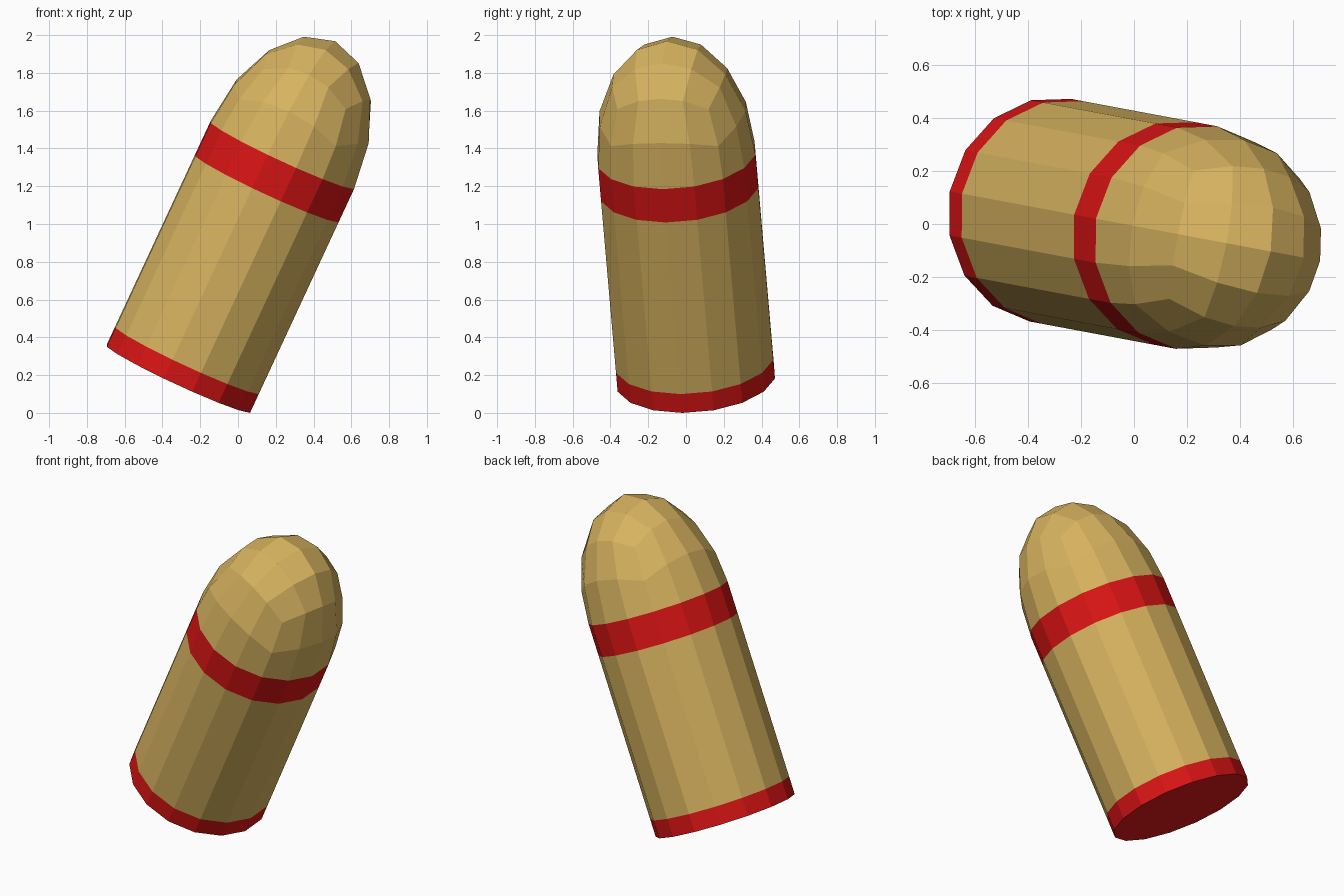
import bpy, bmesh
from math import tan, pi, radians
from mathutils import Matrix, Vector

if "Cube" in bpy.data.objects:
    bpy.data.objects.remove(bpy.data.objects["Cube"])

R = 0.426          # body radius
SIDES = 16
DOME_BASE, DOME_H = 1.31, 0.665

# Tilted pose: leans 25.3 degrees, turned about the upright axis
POSE = (Matrix.Translation((-0.315, 0.052, 0.182))
        @ Matrix.Rotation(radians(-10.6), 4, 'Z')
        @ Matrix.Rotation(radians(25.3), 4, 'Y'))


def material(name, rgb):
    m = bpy.data.materials.new(name)
    m.diffuse_color = (*rgb, 1)
    m.use_nodes = True
    m.node_tree.nodes["Principled BSDF"].inputs["Base Color"].default_value = m.diffuse_color
    return m


gold = material("gold", (0.68, 0.45, 0.115))
red = material("red", (0.70, 0.007, 0.007))


def finish(name, bm, mat):
    bmesh.ops.recalc_face_normals(bm, faces=bm.faces)
    mesh = bpy.data.meshes.new(name)
    bm.to_mesh(mesh)
    bm.free()
    mesh.materials.append(mat)
    obj = bpy.data.objects.new(name, mesh)
    obj.matrix_world = POSE
    bpy.context.collection.objects.link(obj)


def section(name, z0, z1, mat, closed_bottom=False):
    """One straight 16-sided length of the body."""
    bm = bmesh.new()
    bmesh.ops.create_circle(bm, segments=SIDES, radius=R, cap_ends=closed_bottom,
                            matrix=Matrix.Translation((0, 0, z0)))
    rim = bm.edges[:]
    new = bmesh.ops.extrude_edge_only(bm, edges=rim)["geom"]
    for v in new:
        if isinstance(v, bmesh.types.BMVert):
            v.co.z = z1
    finish(name, bm, mat)


# Straight body with flush bands
section("base_band", 0, 0.11, red, closed_bottom=True)
section("body", 0.11, 1.115, gold)
section("upper_band", 1.115, DOME_BASE, red)

# Dome: upper half of a quad sphere, stretched along the axis
bm = bmesh.new()
bmesh.ops.create_cube(bm, size=2)
bmesh.ops.subdivide_edges(bm, edges=bm.edges[:], cuts=3, use_grid_fill=True)
low = [v for v in bm.verts if v.co.z < -0.01]
bmesh.ops.delete(bm, geom=low, context='VERTS')
for v in bm.verts:
    p = Vector([tan(c * pi / 4) for c in v.co]).normalized()
    v.co = (p.x * R, p.y * R, DOME_BASE + p.z * DOME_H)
finish("dome", bm, gold)
